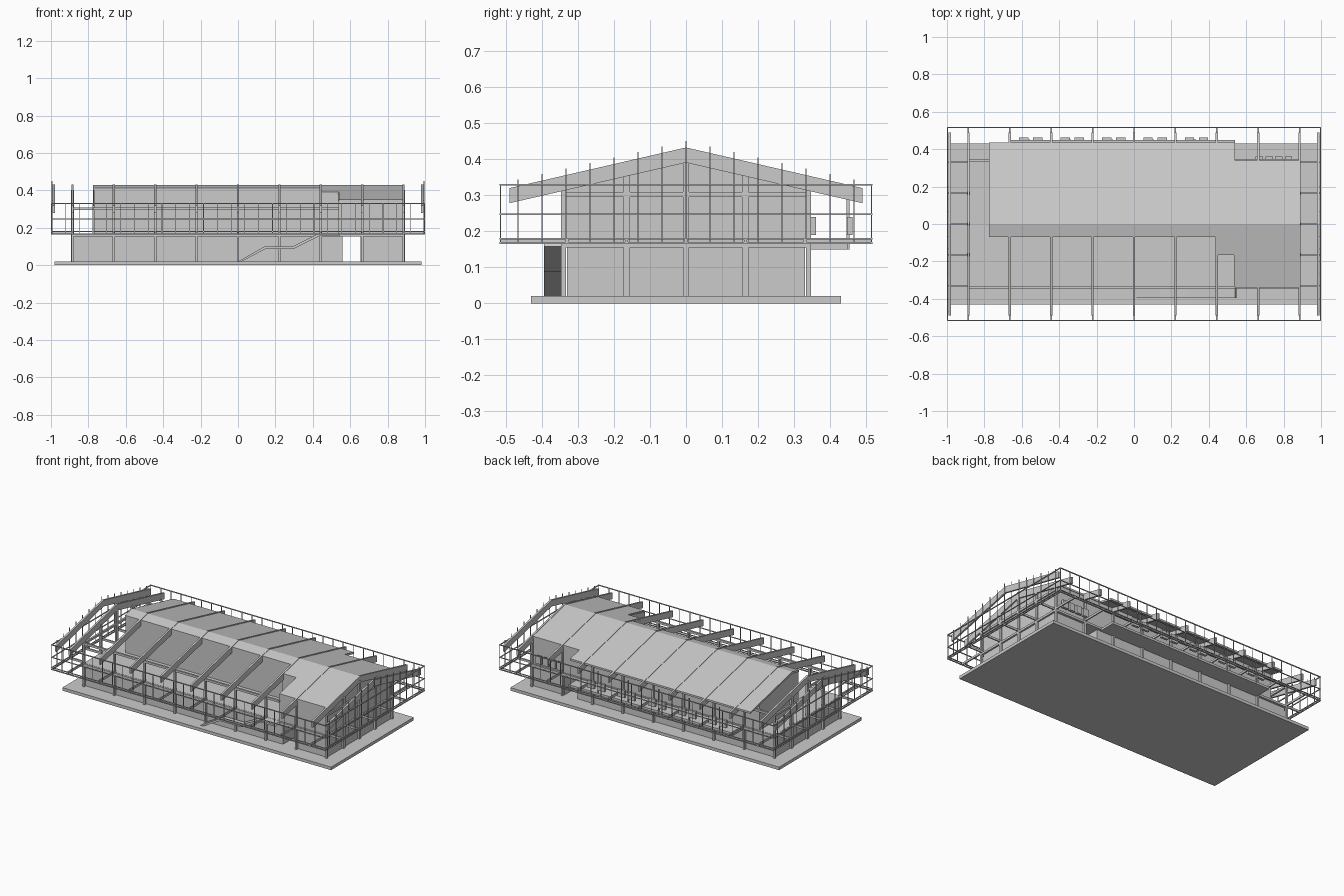
import bpy, bmesh

cube = bpy.data.objects.get("Cube")
if cube:
    bpy.data.objects.remove(cube, do_unlink=True)

grey = bpy.data.materials.new("light_grey")
grey.use_nodes = True
tone = (0.6, 0.6, 0.6, 1)
grey.diffuse_color = tone
grey.node_tree.nodes["Principled BSDF"].inputs["Base Color"].default_value = tone

RIDGE, SLOPE, EAVE = 0.433, 0.23, 0.49
FLOOR, SLAB = 0.17, 0.02
FRAMES = [-0.885 + i * 1.77 / 8 for i in range(9)]


def roof_z(y):
    return RIDGE - SLOPE * abs(y)


def finish(name, bm):
    bmesh.ops.recalc_face_normals(bm, faces=bm.faces)
    mesh = bpy.data.meshes.new(name)
    bm.to_mesh(mesh)
    bm.free()
    mesh.materials.append(grey)
    bpy.context.collection.objects.link(bpy.data.objects.new(name, mesh))


def add_box(bm, x0, x1, y0, y1, z0, z1):
    vs = bmesh.ops.create_cube(bm, size=1)["verts"]
    for v in vs:
        v.co.x = x1 if v.co.x > 0 else x0
        v.co.y = y1 if v.co.y > 0 else y0
        v.co.z = z1 if v.co.z > 0 else z0


def boxes(name, items):
    bm = bmesh.new()
    for item in items:
        add_box(bm, *item)
    finish(name, bm)


def add_prism(bm, points, start, end, axis):
    # Extrude a profile along x (points are y, z) or along y (points are x, z)
    def place(p, t):
        return (t, p[0], p[1]) if axis == "x" else (p[0], t, p[1])
    a = [bm.verts.new(place(p, start)) for p in points]
    b = [bm.verts.new(place(p, end)) for p in points]
    bm.faces.new(a)
    bm.faces.new(b)
    for i in range(len(a)):
        j = (i + 1) % len(a)
        bm.faces.new((a[i], a[j], b[j], b[i]))


def prisms(name, items):
    bm = bmesh.new()
    for item in items:
        add_prism(bm, *item)
    finish(name, bm)


def slope_band(y0, y1, depth, lift=0):
    # Strip following the roof pitch, bent at the ridge when it crosses it
    ys = [y0, 0, y1] if y0 < 0 < y1 else [y0, y1]
    return ([(y, roof_z(y) + lift) for y in ys]
            + [(y, roof_z(y) + lift - depth) for y in reversed(ys)])


# Ground slab, floor decks
boxes("ground_slab", [(-0.98, 0.98, -0.43, 0.43, 0, SLAB)])
boxes("upper_floor", [(-0.885, 0.885, -0.335, 0.335, 0.155, FLOOR),
                      (-0.66, 0.54, 0.335, 0.45, 0.15, 0.165)])

# Roof skin with stepped front edge
prisms("roof", [(slope_band(-0.07, 0.435, 0.012, -0.003), -0.775, 0.44, "x"),
                (slope_band(-0.165, 0.435, 0.012, -0.003), 0.44, 0.54, "x"),
                (slope_band(-0.34, 0.34, 0.012, -0.003), 0.54, 0.885, "x")])

# Upper walls
top = -0.01
boxes("upper_walls", [
    (-0.77, 0.44, -0.07, -0.06, FLOOR, roof_z(0.07) + top),
    (0.44, 0.54, -0.165, -0.155, FLOOR, roof_z(0.165) + top),
    (0.54, 0.885, -0.335, -0.325, FLOOR, roof_z(0.335) + top),
    (-0.77, 0.885, 0.325, 0.335, FLOOR, roof_z(0.335) + top)])


def gable(y0, y1):
    return [(y0, FLOOR)] + [(y, roof_z(y) + top) for y in (y0, 0, y1) if y0 <= 0] + [(y1, FLOOR)]


def side(y0, y1):
    return [(y0, FLOOR), (y0, roof_z(y0) + top), (y1, roof_z(y1) + top), (y1, FLOOR)]


prisms("gable_walls", [(gable(-0.335, 0.335), 0.872, 0.882, "x"),
                       (gable(-0.07, 0.335), -0.77, -0.76, "x"),
                       (side(-0.165, -0.07), 0.435, 0.445, "x"),
                       (side(-0.335, -0.165), 0.535, 0.545, "x")])

# Ground floor rooms, with a passage between them
ground = []
for x0, x1 in ((-0.88, 0.56), (0.655, 0.88)):
    for y in (-0.33, 0.32):
        ground.append((x0, x1, y, y + 0.01, SLAB, 0.155))
    for x in (x0, x1 - 0.01):
        ground.append((x, x + 0.01, -0.33, 0.33, SLAB, 0.155))
boxes("ground_walls", ground)

# Pitched portal beams on every frame line, plus one at each outer end
prisms("portal_beams", [(slope_band(-EAVE, EAVE, 0.042), x - 0.006, x + 0.006, "x")
                        for x in FRAMES + [-0.985, 0.985]])

# Columns, on the long sides and across the ends
cols = []
for x in FRAMES:
    for y in (-0.34, 0.34):
        cols.append((x - 0.006, x + 0.006, y - 0.007, y + 0.007, SLAB, roof_z(y) - 0.03))
for x in (-0.885, 0.885):
    for y in (-0.165, 0, 0.165):
        cols.append((x - 0.007, x + 0.007, y - 0.009, y + 0.009, SLAB, roof_z(y) - 0.03))
boxes("columns", cols)

# Horizontal tie beams joining the columns
ties = []
for z in (0.155, 0.295):
    for y in (-0.34, 0.34):
        ties.append((-0.885, 0.885 if z < 0.2 else 0.54, y - 0.006, y + 0.006, z, z + 0.014))
    for x in (-0.885, 0.885):
        ties.append((x - 0.006, x + 0.006, -0.34, 0.34, z, z + 0.014))
boxes("tie_beams", ties)

# Cantilever brackets carrying the outer frame
brackets = []
for s in (-1, 1):
    for x in FRAMES:
        ys = sorted((s * 0.335, s * 0.517))
        brackets.append((x - 0.004, x + 0.004, ys[0], ys[1], 0.166, 0.18))
    for y in (-0.33, -0.165, 0, 0.165, 0.33):
        xs = sorted((s * 0.885, s * 0.997))
        brackets.append((xs[0], xs[1], y - 0.004, y + 0.004, 0.166, 0.18))
boxes("outer_brackets", brackets)

# Outer frame rails
rails = []
for z, h in ((0.165, 0.006), (0.178, 0.004), (0.245, 0.004), (0.327, 0.005)):
    for s in (-1, 1):
        rails.append((-1, 1, s * 0.515 - 0.003, s * 0.515 + 0.003, z, z + h))
        rails.append((s * 0.997 - 0.003, s * 0.997 + 0.003, -0.515, 0.515, z, z + h))
boxes("outer_rails", rails)

# Thin uprights, rising to the roof line on the ends
posts = []
r = 0.0018
for s in (-1, 1):
    for i in range(28):
        x = -0.997 + i * 1.994 / 27
        posts.append((x - r, x + r, s * 0.515 - r, s * 0.515 + r, 0.165, 0.33))
    for i in range(-7, 8):
        y = i * 0.0667
        posts.append((s * 0.994 - r, s * 0.994 + r, y - r, y + r, 0.165, roof_z(y) + 0.018))
boxes("outer_uprights", posts)

# Front stair with a mid landing and top landing
t = 0.012
line = [(0, SLAB), (0.14, 0.1), (0.29, 0.1), (0.43, FLOOR), (0.54, FLOOR)]
under = [(x + 0.008, max(z - t, SLAB)) for x, z in reversed(line)]
under[-1] = (0.02, SLAB)
prisms("front_stair", [(line + under, -0.395, -0.345, "y")])

# Equipment units hung along the back, with slim hangers
units, hangers = [], []
for i in range(5):
    x = -0.56 + i * 0.2217
    for x0 in (x - 0.055, x + 0.02):
        units.append((x0, x0 + 0.05, 0.447, 0.463, 0.19, 0.24))
    hangers.append((x - 0.002, x + 0.002, 0.446, 0.454, 0.15, 0.31))
for i in range(4):
    x = 0.65 + i * 0.052
    units.append((x, x + 0.04, 0.345, 0.361, 0.19, 0.24))
boxes("back_units", units)
boxes("unit_hangers", hangers)
